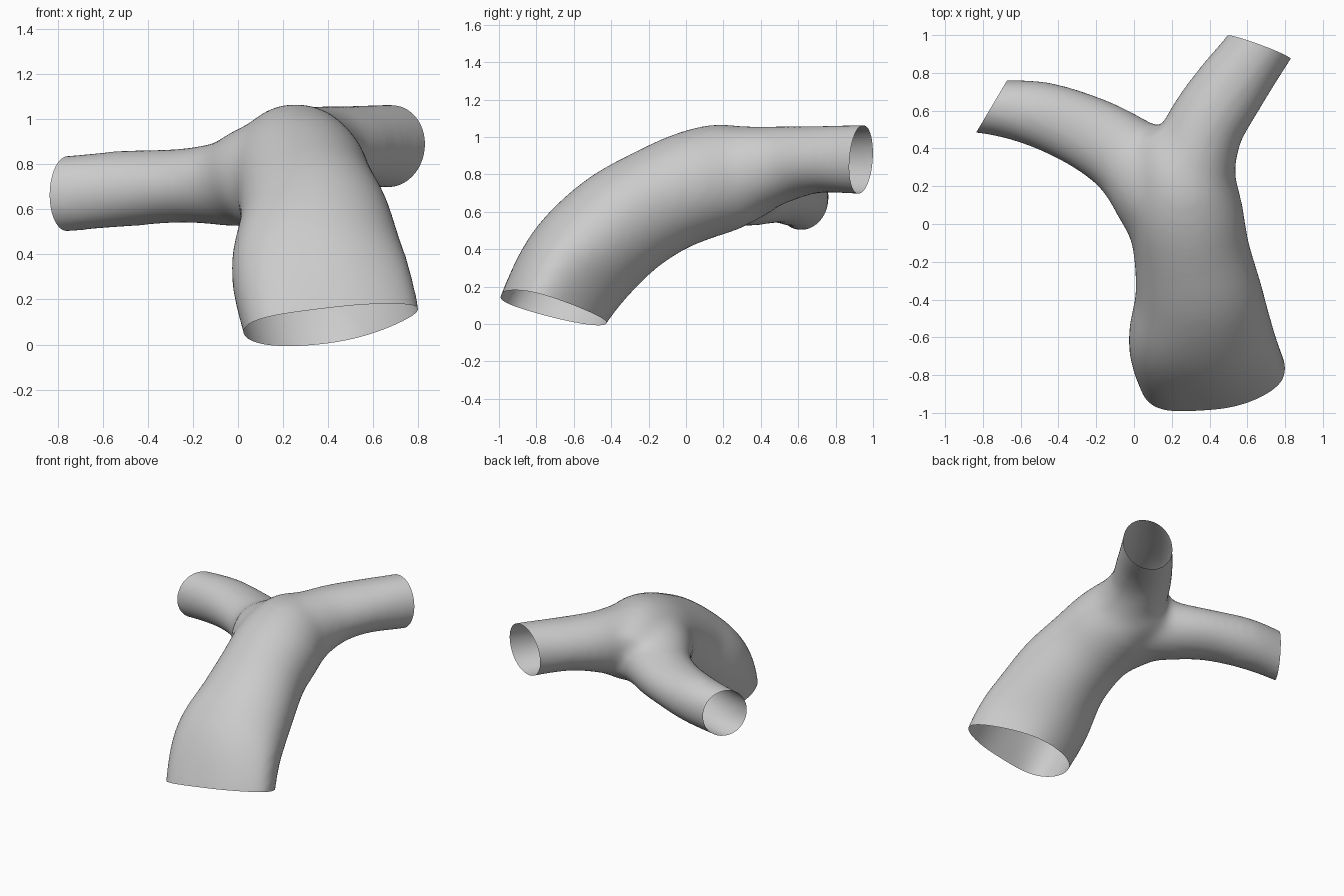
import bpy, bmesh, math
from mathutils import Vector

cube = bpy.data.objects.get("Cube")
if cube:
    bpy.data.objects.remove(cube, do_unlink=True)

SIDES = 40
STEPS = 8
PAD = 0.012  # makes up for the shrinkage of the smoothing


def spline(stations):
    """Catmull-Rom through (x, y, z, half width, half height, bend)."""
    pts = [Vector(s) for s in stations]
    out = []
    for i in range(len(pts) - 1):
        p0, p1 = pts[max(i - 1, 0)], pts[i]
        p2, p3 = pts[i + 1], pts[min(i + 2, len(pts) - 1)]
        for k in range(STEPS):
            t = k / STEPS
            out.append(0.5 * (2 * p1 + (p2 - p0) * t
                              + (2 * p0 - 5 * p1 + 4 * p2 - p3) * t * t
                              + (3 * p1 - p0 - 3 * p2 + p3) * t ** 3))
    out.append(pts[-1])
    return out


def loft(bm, stations, upward):
    """Closed tube of oval rings; bend lifts both sides and narrows the left one."""
    path = spline(stations)
    rings = []
    for i, s in enumerate(path):
        a, b = path[max(i - 1, 0)], path[min(i + 1, len(path) - 1)]
        tangent = (Vector(b[:3]) - Vector(a[:3])).normalized()
        side = tangent.cross(Vector(upward)).normalized()
        up = side.cross(tangent)
        ring = []
        for k in range(SIDES):
            ang = math.tau * k / SIDES
            u, v = math.cos(ang), math.sin(ang)
            v *= 1 - 3 * s[5] * u * abs(u)
            co = (Vector(s[:3]) + side * u * (s[3] + PAD)
                  + up * (v * (s[4] + PAD) + s[5] * u * u))
            ring.append(bm.verts.new(co))
        rings.append(ring)
    for r, q in zip(rings, rings[1:]):
        for k in range(SIDES):
            n = (k + 1) % SIDES
            bm.faces.new((r[k], r[n], q[n], q[k]))
    bm.faces.new(rings[0][::-1])
    bm.faces.new(rings[-1])


# Trunk and its two branches, each running past its open end
trunk = [(0.45, -0.78, -0.14, 0.37, 0.27, 0.09),
         (0.415, -0.71, 0.08, 0.385, 0.275, 0.085),
         (0.36, -0.57, 0.315, 0.38, 0.295, 0.055),
         (0.345, -0.365, 0.52, 0.33, 0.293, 0.025),
         (0.305, -0.135, 0.662, 0.297, 0.283, 0.01),
         (0.27, 0.075, 0.75, 0.295, 0.286, 0),
         (0.25, 0.25, 0.79, 0.26, 0.275, 0),
         (0.19, 0.4, 0.8, 0.2, 0.22, 0),
         (0.13, 0.5, 0.8, 0.13, 0.14, 0)]
left_branch = [(0.27, -0.08, 0.67, 0.24, 0.25, 0),
               (0.285, 0.22, 0.785, 0.235, 0.255, 0),
               (0.365, 0.49, 0.85, 0.2, 0.2, 0),
               (0.495, 0.7, 0.88, 0.187, 0.17, 0),
               (0.665, 0.935, 0.88, 0.165, 0.178, 0),
               (0.79, 1.13, 0.88, 0.165, 0.178, 0)]
right_branch = [(0.27, -0.08, 0.68, 0.24, 0.24, 0),
                (0.12, 0.2, 0.745, 0.25, 0.23, 0),
                (-0.05, 0.365, 0.715, 0.21, 0.18, 0),
                (-0.25, 0.485, 0.705, 0.19, 0.155, 0),
                (-0.5, 0.58, 0.692, 0.168, 0.16, 0),
                (-0.755, 0.62, 0.67, 0.138, 0.16, 0),
                (-0.97, 0.64, 0.65, 0.138, 0.16, 0)]

bm = bmesh.new()
loft(bm, trunk, (0, -1, 0.4))
loft(bm, left_branch, (0, 0, 1))
loft(bm, right_branch, (0, 0, 1))
bmesh.ops.recalc_face_normals(bm, faces=bm.faces)
mesh = bpy.data.meshes.new("branching_tube")
bm.to_mesh(mesh)
bm.free()
tube = bpy.data.objects.new("branching_tube", mesh)
bpy.context.collection.objects.link(tube)

# Fuse the three tubes into one skin and soften the joints
remesh = tube.modifiers.new("fuse", 'REMESH')
remesh.mode = 'VOXEL'
remesh.voxel_size = 0.022
soften = tube.modifiers.new("soften", 'SMOOTH')
soften.factor = 0.5
soften.iterations = 40
depsgraph = bpy.context.evaluated_depsgraph_get()
fused = bpy.data.meshes.new_from_object(tube.evaluated_get(depsgraph))
tube.modifiers.clear()
tube.data = fused
bpy.data.meshes.remove(mesh)

# Cut the three ends open
cuts = [((0.35, -1, 0.16), (0.14, -0.28, -1)),
        ((0.665, 0.935, 0.88), (0.35, 0.94, -0.08)),
        ((-0.755, 0.62, 0.67), (-0.86, 0.51, 0))]
bm = bmesh.new()
bm.from_mesh(fused)
for point, normal in cuts:
    bmesh.ops.bisect_plane(bm, geom=bm.verts[:] + bm.edges[:] + bm.faces[:],
                           plane_co=point, plane_no=normal, clear_outer=True)
for f in bm.faces:
    f.smooth = True
bm.to_mesh(fused)
bm.free()

# Single plain grey
grey = bpy.data.materials.new("plain_grey")
grey.use_nodes = True
colour = (0.6, 0.6, 0.6, 1)
grey.diffuse_color = colour
grey.node_tree.nodes["Principled BSDF"].inputs["Base Color"].default_value = colour
fused.materials.clear()
fused.materials.append(grey)
